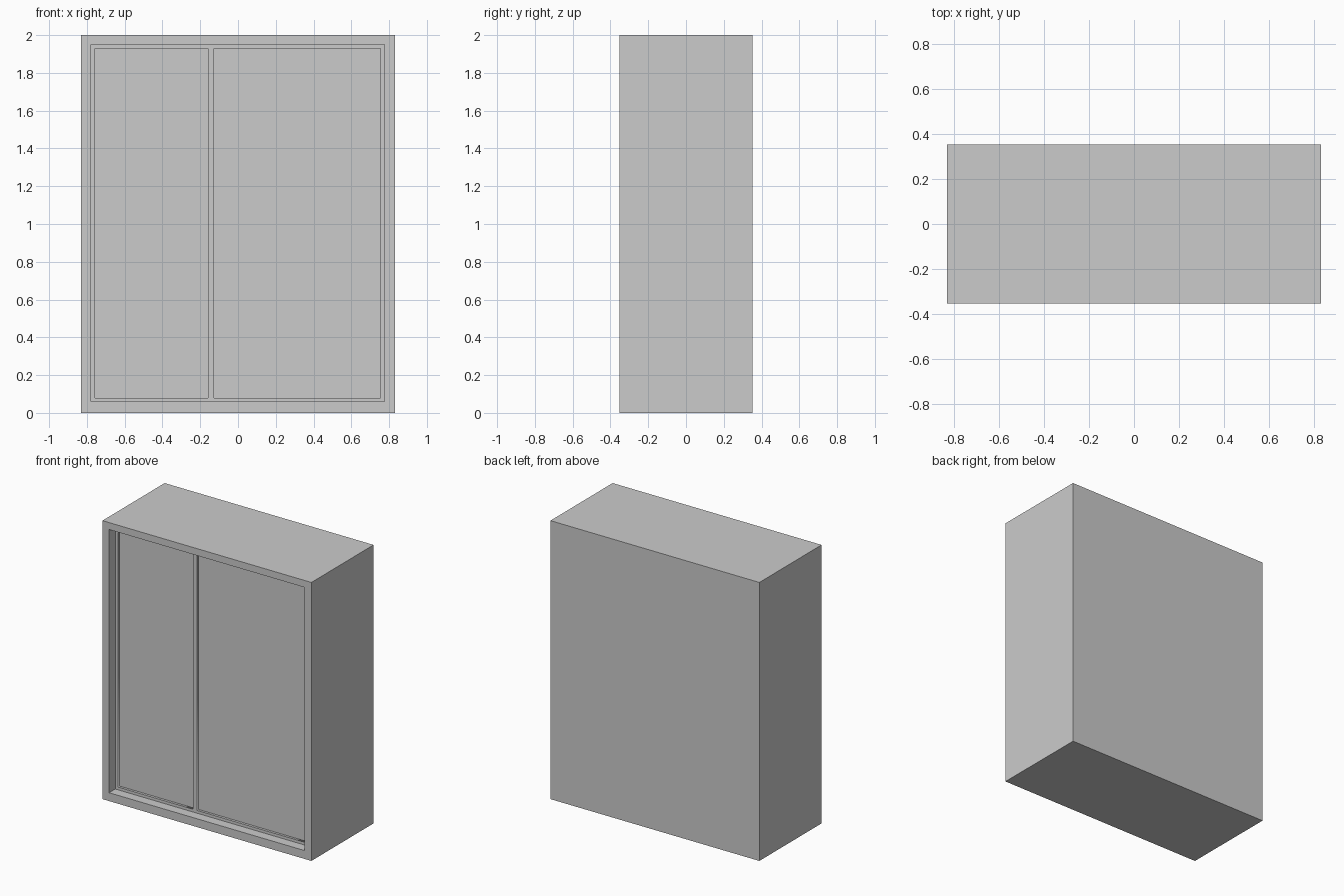
import bpy, bmesh
from mathutils import Vector

if "Cube" in bpy.data.objects:
    bpy.data.objects.remove(bpy.data.objects["Cube"])

W, D, H = 1.66, 0.706, 2.0
FRONT = -D / 2
LEDGE = 0.07      # setback of the door frame behind the cabinet front
RECESS = 0.018    # setback of the door panels behind the door frame
OPEN = (-0.777, 0.06, 0.775, 1.95)
LEFT = (-0.757, 0.08, -0.158, 1.93)
RIGHT = (-0.127, 0.08, 0.755, 1.93)


def add_mesh(name, bm):
    bmesh.ops.recalc_face_normals(bm, faces=bm.faces)
    mesh = bpy.data.meshes.new(name)
    bm.to_mesh(mesh)
    bm.free()
    obj = bpy.data.objects.new(name, mesh)
    bpy.context.collection.objects.link(obj)
    return obj


def pane(name, rect, y, depth):
    x0, z0, x1, z1 = rect
    bm = bmesh.new()
    bmesh.ops.create_cube(bm, size=1)
    for v in bm.verts:
        v.co = Vector(((x0 + x1) / 2 + v.co.x * (x1 - x0), y + depth / 2 + v.co.y * depth,
                       (z0 + z1) / 2 + v.co.z * (z1 - z0)))
    return add_mesh(name, bm)


# Cabinet body with a recessed front opening
bm = bmesh.new()
bmesh.ops.create_cube(bm, size=1)
for v in bm.verts:
    v.co = Vector((v.co.x * W, v.co.y * D, (v.co.z + 0.5) * H))
bm.normal_update()
front = min(bm.faces, key=lambda f: f.calc_center_median().y)
bmesh.ops.inset_individual(bm, faces=[front], thickness=0.055)
for v in front.verts:
    v.co.x = OPEN[0] if v.co.x < 0 else OPEN[2]
    v.co.z = OPEN[1] if v.co.z < 1 else OPEN[3]
hole = bmesh.ops.extrude_discrete_faces(bm, faces=[front])["faces"][0]
for v in hole.verts:
    v.co.y += LEDGE + RECESS + 0.012
add_mesh("cabinet_body", bm)

# Door frame: one outline with two openings, given thickness
curve = bpy.data.curves.new("door_frame", "CURVE")
curve.dimensions = "2D"
curve.fill_mode = "BOTH"
curve.extrude = 0.015
for x0, z0, x1, z1 in (OPEN, LEFT, RIGHT):
    s = curve.splines.new("POLY")
    s.points.add(3)
    for p, (x, z) in zip(s.points, ((x0, z0), (x1, z0), (x1, z1), (x0, z1))):
        p.co = (x, z, 0, 1)
    s.use_cyclic_u = True
frame = bpy.data.objects.new("door_frame", curve)
bpy.context.collection.objects.link(frame)
frame.rotation_euler.x = 1.5707963
frame.location.y = FRONT + LEDGE + 0.015

# Door panels
pane("left_door_panel", LEFT, FRONT + LEDGE + RECESS, 0.012)
pane("right_door_panel", RIGHT, FRONT + LEDGE + RECESS, 0.012)

# Turn the frame outline into a clean mesh
bpy.context.view_layer.objects.active = frame
frame.select_set(True)
bpy.ops.object.convert(target="MESH")
bm = bmesh.new()
bm.from_mesh(frame.data)
bmesh.ops.remove_doubles(bm, verts=bm.verts, dist=1e-5)
bmesh.ops.recalc_face_normals(bm, faces=bm.faces)
bm.to_mesh(frame.data)
bm.free()
